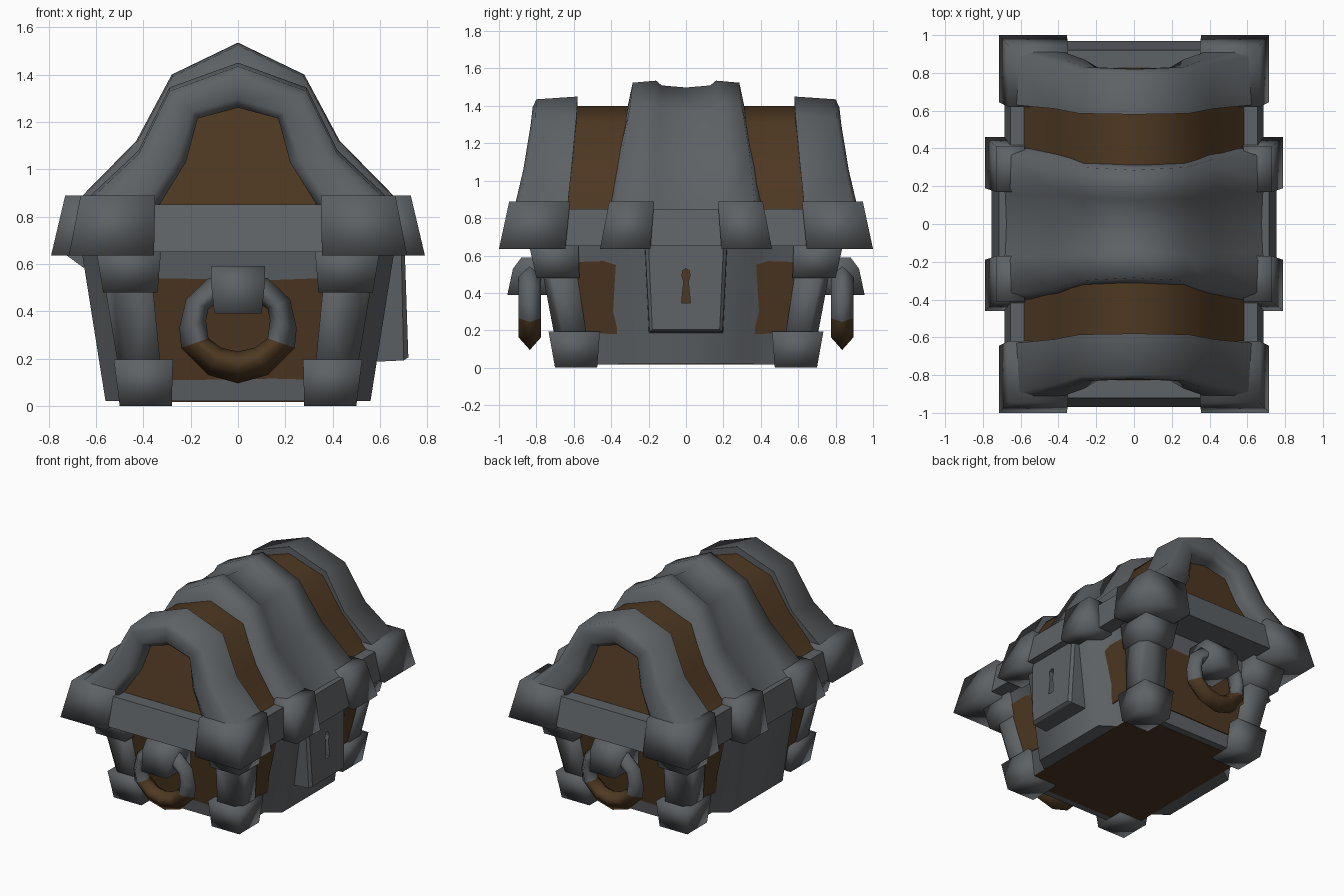
import bpy, bmesh, math

if "Cube" in bpy.data.objects:
    bpy.data.objects.remove(bpy.data.objects["Cube"])


def material(name, rgb):
    m = bpy.data.materials.new(name)
    m.diffuse_color = (*rgb, 1)
    m.use_nodes = True
    m.node_tree.nodes["Principled BSDF"].inputs["Base Color"].default_value = m.diffuse_color
    return m


IRON = material("dark_iron_grey", (0.112, 0.122, 0.131))
WOOD = material("dark_wood_brown", (0.077, 0.040, 0.0155))


def smooth(ob, angle):
    bpy.ops.object.select_all(action='DESELECT')
    ob.select_set(True)
    bpy.context.view_layer.objects.active = ob
    bpy.ops.object.shade_smooth_by_angle(angle=math.radians(angle))


def loft(name, rings, mat, loop=False, angle=45, rule=None):
    """Skin equal-length rings of points; cap the ends unless looped."""
    bm = bmesh.new()
    vs = [[bm.verts.new(p) for p in r] for r in rings]
    n = len(rings[0])
    for i in range(len(vs) if loop else len(vs) - 1):
        a, b = vs[i], vs[(i + 1) % len(vs)]
        for j in range(n):
            k = (j + 1) % n
            bm.faces.new((a[j], a[k], b[k], b[j]))
    if not loop:
        bm.faces.new(vs[0])
        bm.faces.new(vs[-1])
    bmesh.ops.recalc_face_normals(bm, faces=bm.faces)
    if rule:
        for f in bm.faces:
            f.material_index = rule(f.calc_center_median())
    me = bpy.data.meshes.new(name)
    bm.to_mesh(me)
    bm.free()
    ob = bpy.data.objects.new(name, me)
    bpy.context.collection.objects.link(ob)
    me.materials.append(mat)
    if rule:
        me.materials.append(WOOD)
    smooth(ob, angle)
    return ob


def rect(x0, x1, y0, y1, z, sx=1, sy=1):
    return [(sx * x, sy * y, z) for x, y in ((x0, y0), (x1, y0), (x1, y1), (x0, y1))]


def post(x0, x1, y0, y1, z, sx, sy, c=0.045):
    """Rectangle with its outer corner cut off."""
    q = ((x0, y0), (x1, y0), (x1, y1 - c), (x1 - c, y1), (x0, y1))
    return [(sx * x, sy * y, z) for x, y in q]


def outline(z, x, y, band_x, y_in, y_out):
    """Rectangle outline with a bulging band in the middle of the long sides."""
    q = [(x, -y), (x, -y_out), (band_x, -y_in), (band_x, y_in), (x, y_out), (x, y)]
    return [(a, b, z) for a, b in q] + [(-a, -b, z) for a, b in q]


def wall_x(z):
    return 0.46 + (z - 0.02) / 0.63 * 0.12


def wall_y(z):
    return 0.62 + (z - 0.02) / 0.63 * 0.10


# Lower body and wooden base
loft("body", [outline(0.02, 0.46, 0.62, 0.56, 0.30, 0.37),
              outline(0.67, 0.584, 0.723, 0.663, 0.30, 0.37)], IRON, angle=55)
loft("base_boards", [rect(-0.46, 0.46, -0.57, 0.57, z) for z in (0.022, 0.017)], WOOD)

# Wooden panels on the ends and long sides
end_panel = [(-0.33, 0.11), (-0.15, 0.11), (0.15, 0.115), (0.33, 0.11),
             (0.37, 0.54), (0.1, 0.53), (-0.1, 0.535), (-0.37, 0.54)]
side_panel = [(0.36, 0.18), (0.40, 0.18), (0.53, 0.19), (0.60, 0.565), (0.44, 0.57),
              (0.375, 0.55), (0.38, 0.47), (0.39, 0.30), (0.37, 0.22)]
for s in (-1, 1):
    loft("end_panel", [[(x, s * (wall_y(z) + t), z) for x, z in end_panel]
                       for t in (-0.002, 0.006)], WOOD)
    for t in (-1, 1):
        loft("side_panel", [[(s * (wall_x(z) + d), t * max(y, 0.37), z) for y, z in side_panel]
                            for d in (-0.002, 0.006)], WOOD)

# Corner posts, feet, caps and lid corners, with softly shaded edges
for sx in (-1, 1):
    for sy in (-1, 1):
        loft("foot", [rect(0.28, 0.50, 0.475, 0.70, 0.0, sx, sy),
                      rect(0.275, 0.525, 0.46, 0.735, 0.195, sx, sy)], IRON, angle=100)
        loft("corner_post", [post(0.32, 0.495, 0.52, 0.69, 0.1, sx, sy),
                             post(0.365, 0.57, 0.59, 0.775, 0.55, sx, sy)], IRON, angle=100)
        loft("post_cap", [rect(0.34, 0.57, 0.57, 0.80, 0.48, sx, sy),
                          rect(0.325, 0.60, 0.575, 0.84, 0.66, sx, sy)], IRON, angle=100)
        loft("lid_corner", [rect(0.355, 0.715, 0.645, 1.0, 0.635, sx, sy),
                            rect(0.35, 0.665, 0.62, 0.945, 0.89, sx, sy)], IRON, angle=110)
        loft("band_clasp", [rect(0.55, 0.79, 0.19, 0.46, 0.635, sx, sy),
                            rect(0.58, 0.73, 0.17, 0.41, 0.89, sx, sy)], IRON, angle=110)

# Lid rim and the small lip below it opposite the lock
loft("lid_rim", [outline(0.65, 0.685, 0.97, 0.755, 0.3, 0.4),
                 outline(0.85, 0.655, 0.92, 0.715, 0.3, 0.4)], IRON, angle=30)
loft("rim_lip", [rect(-0.655, -0.60, -0.18, 0.18, 0.585),
                 rect(-0.75, -0.60, -0.18, 0.18, 0.655)], IRON)


def mirrored(stations):
    """Half-arch stations, side to peak, completed across x."""
    return ([(1, *s) for s in stations] + [(-1, *s) for s in stations[-2::-1]])


# Wooden lid core: peaked profile with ends leaning back towards the peak
core = mirrored([(0.60, 0.83, 0.83), (0.40, 1.07, 0.77), (0.265, 1.31, 0.70), (0, 1.40, 0.68)])
loft("lid_boards", [[(m * x, s * k * y, z) for m, x, z, y in core]
                    for s, k in ((-1, 1), (-1, 0.4), (1, 0.4), (1, 1))], WOOD)

# Thick iron arches at both ends: outer x z, inner x z, back y, top front y, lower front y
arch = mirrored([(0.675, 0.84, 0.35, 0.82, 0.635, 0.90, 0.925),
                 (0.42, 1.08, 0.22, 1.03, 0.61, 0.85, 0.87),
                 (0.29, 1.345, 0.17, 1.215, 0.585, 0.805, 0.83),
                 (0, 1.45, 0, 1.26, 0.58, 0.80, 0.82)])
for s in (-1, 1):
    loft("end_arch", [[(m * xo, s * yb, zo), (m * xo, s * yt, zo - 0.015),
                       (m * (xo * 0.75 + xi * 0.25), s * yf, zo * 0.75 + zi * 0.25 - 0.01),
                       (m * (xo * 0.2 + xi * 0.8), s * yf, zo * 0.2 + zi * 0.8),
                       (m * xi, s * (yf - 0.04), zi), (m * xi, s * yb, zi)]
                      for m, xo, zo, xi, zi, yb, yt, yf in arch], IRON, angle=75)

# Wide centre band with two ribs and a shallow valley: x z, edge y, rib y
band = mirrored([(0.705, 0.84, 0.37, 0.19), (0.43, 1.12, 0.345, 0.18),
                 (0.28, 1.40, 0.30, 0.165), (0, 1.535, 0.285, 0.16)])
rings = []
for m, x, z, e, r in band:
    half = [(-e - 0.035, 0.76), (-e, 0.985), (-r, 1.0), (-r + 0.03, 0.965)]
    sect = half + [(0, 0.95)] + [(-y, s) for y, s in half[::-1]]
    rings.append([(m * x * (0.5 + 0.5 * s), y, 0.8 + (z - 0.8) * s) for y, s in sect])
loft("centre_band", rings, IRON, angle=95)

# Lock plate on one long side
lock_plate = loft("lock_plate", [
    [(0.55, -0.2, 0.185), (0.55, 0.2, 0.185), (0.55, 0.225, 0.67), (0.55, -0.225, 0.67)],
    [(0.70, -0.195, 0.192), (0.70, 0.195, 0.192), (0.69, 0.22, 0.67), (0.69, -0.22, 0.67)],
    [(0.72, -0.18, 0.205), (0.72, 0.18, 0.205), (0.705, 0.20, 0.65), (0.705, -0.20, 0.65)]],
    IRON, angle=100)

# Keyhole cut into the plate, with wood showing at the bottom of the hole
hole = [(0.024, 0.345), (0.012, 0.46), (0.022, 0.49), (0.018, 0.52), (0.0, 0.53)]
hole += [(-y, z) for y, z in hole[-2::-1]]
cutter = loft("keyhole_cutter", [[(x, y, z) for y, z in hole] for x in (0.668, 0.80)], IRON)
cutter.hide_render = True
mod = lock_plate.modifiers.new("keyhole_cut", 'BOOLEAN')
mod.operation = 'DIFFERENCE'
mod.solver = 'EXACT'
mod.object = cutter
bpy.context.view_layer.objects.active = lock_plate
bpy.ops.object.modifier_apply(modifier=mod.name)
bpy.data.objects.remove(cutter)
smooth(lock_plate, 25)
loft("keyhole", [[(x, y, z) for y, z in hole] for x in (0.666, 0.672)], WOOD)

# Ring handles and their brackets on both ends: outer x z, inner x z
half_ring = [(0.0, 0.095, 0.0, 0.23), (0.125, 0.13, 0.07, 0.245), (0.24, 0.245, 0.125, 0.285),
             (0.248, 0.33, 0.135, 0.36), (0.22, 0.45, 0.125, 0.41), (0.125, 0.54, 0.08, 0.44),
             (0.0, 0.55, 0.0, 0.45)]
full = [(1, *p) for p in half_ring] + [(-1, *p) for p in half_ring[-2:0:-1]]
for s in (-1, 1):
    rings = []
    for m, xo, zo, xi, zi in full:
        sect = []
        for t, w in ((0, 0), (0.5, 0.06), (0.75, 0.055), (1, 0), (0.75, -0.055), (0.5, -0.06)):
            sect.append((m * (xo + (xi - xo) * t), s * (0.835 + w), zo + (zi - zo) * t))
        rings.append(sect)
    loft("ring_handle", rings, IRON, loop=True, angle=100,
         rule=lambda c: 1 if c.z < 0.272 else 0)
    loft("handle_bracket", [rect(-0.10, 0.10, 0.66, 0.955, 0.39, 1, s),
                            rect(-0.115, 0.115, 0.68, 0.925, 0.53, 1, s),
                            rect(-0.115, 0.115, 0.69, 0.88, 0.59, 1, s)], IRON, angle=100)
